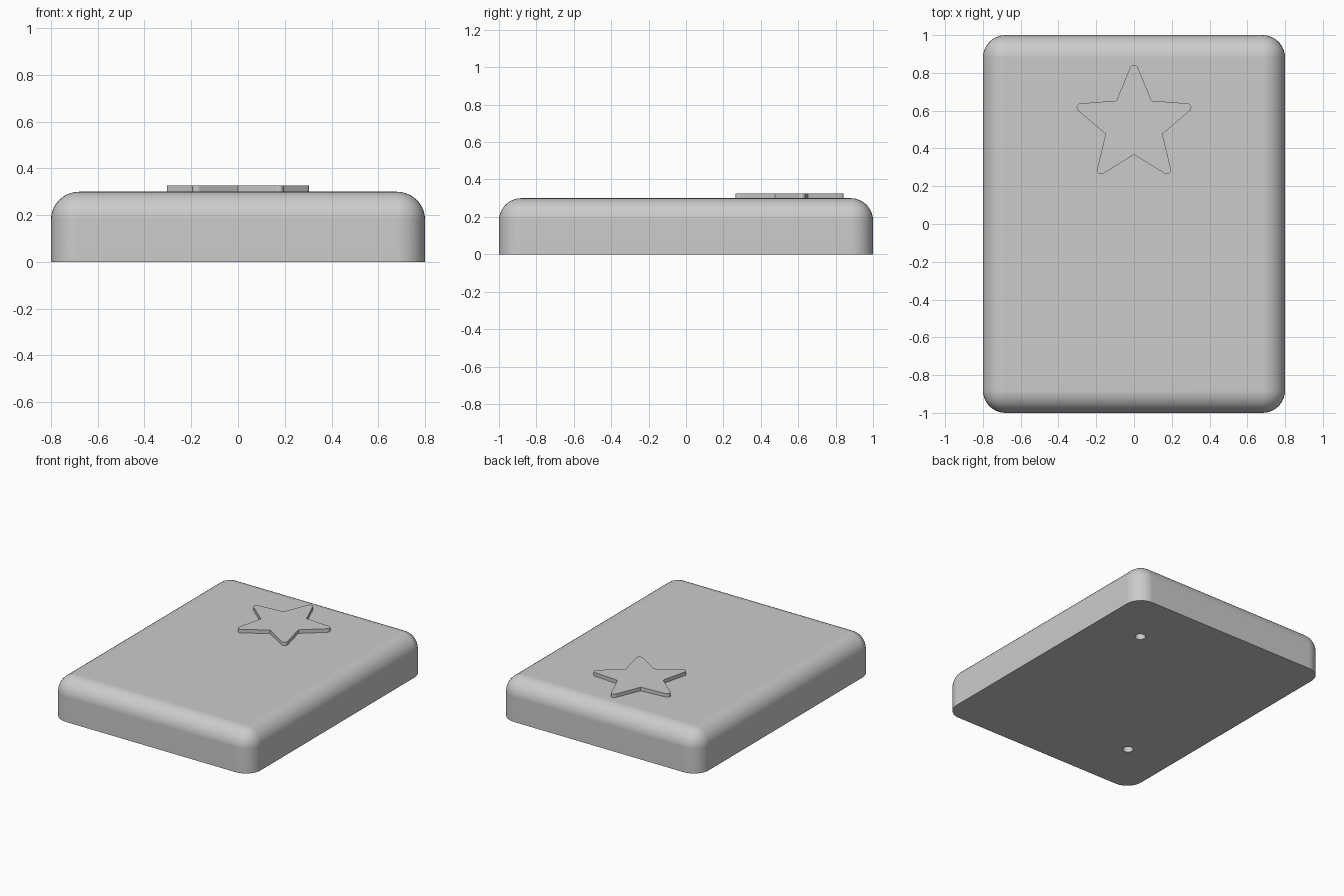
import bpy
import bmesh
from math import radians, sin, cos, atan2, asin, hypot
from mathutils import Vector

default = bpy.data.objects.get("Cube")
if default:
    bpy.data.objects.remove(default, do_unlink=True)

SIZE = Vector((1.6, 2.0, 0.3))
ROUND = 0.12

# One plain grey for everything
grey = bpy.data.materials.new("plain grey")
grey.use_nodes = True
colour = (0.6, 0.6, 0.6, 1)
grey.diffuse_color = colour
shader = next(n for n in grey.node_tree.nodes if n.type == "BSDF_PRINCIPLED")
shader.inputs["Base Color"].default_value = colour


def add_object(name, bm):
    bmesh.ops.recalc_face_normals(bm, faces=bm.faces)
    mesh = bpy.data.meshes.new(name)
    bm.to_mesh(mesh)
    bm.free()
    mesh.materials.append(grey)
    obj = bpy.data.objects.new(name, mesh)
    bpy.context.collection.objects.link(obj)
    return obj


def select(obj):
    bpy.ops.object.select_all(action="DESELECT")
    obj.select_set(True)
    bpy.context.view_layer.objects.active = obj


def smooth(obj):
    select(obj)
    bpy.ops.object.shade_smooth_by_angle(angle=radians(30))
    weighted = obj.modifiers.new("flat faces stay flat", "WEIGHTED_NORMAL")
    weighted.keep_sharp = True


# Body: block rounded everywhere but around its base
bm = bmesh.new()
bmesh.ops.create_cube(bm, size=1)
for v in bm.verts:
    v.co = Vector((v.co.x * SIZE.x, v.co.y * SIZE.y, (v.co.z + 0.5) * SIZE.z))
edges = [e for e in bm.edges if max(v.co.z for v in e.verts) > 0.1]
bmesh.ops.bevel(bm, geom=edges, offset=ROUND, segments=10, profile=0.5, affect="EDGES")
body = add_object("body", bm)

# Two round holes in the underside, on opposite corners
for side in (1, -1):
    bpy.ops.mesh.primitive_cylinder_add(
        vertices=32, radius=0.035, depth=0.3, location=(0.45 * side, 0.6 * side, 0))
    cutter = bpy.context.object
    cutter.name = "hole_cutter"
    cutter.hide_render = True
    cutter.data.materials.append(grey)
    select(body)
    cut = body.modifiers.new("hole", "BOOLEAN")
    cut.operation = "DIFFERENCE"
    cut.solver = "EXACT"
    cut.object = cutter
    bpy.ops.object.modifier_apply(modifier=cut.name)
    bpy.data.objects.remove(cutter, do_unlink=True)
smooth(body)

# Raised star: sharp inner corners joined by tangents to rounded tips
INNER, TIP, TIP_ROUND = 0.158, 0.296, 0.022
STEPS = 8
across = INNER * sin(radians(36))
along = TIP - INNER * cos(radians(36))
sweep = atan2(along, across) + asin(TIP_ROUND / hypot(along, across))

bm = bmesh.new()
outline = []
for i in range(5):
    axis = radians(90 + 72 * i)
    for k in range(STEPS + 1):
        a = axis + sweep * (2 * k / STEPS - 1)
        outline.append((TIP * cos(axis) + TIP_ROUND * cos(a),
                        TIP * sin(axis) + TIP_ROUND * sin(a)))
    notch = axis + radians(36)
    outline.append((INNER * cos(notch), INNER * sin(notch)))
base = bm.faces.new([bm.verts.new((x, y + 0.525, SIZE.z - 0.01)) for x, y in outline])
top = bmesh.ops.extrude_face_region(bm, geom=[base])
bmesh.ops.translate(bm, vec=(0, 0, 0.036),
                    verts=[g for g in top["geom"] if isinstance(g, bmesh.types.BMVert)])
if base.is_valid and len(bm.faces) == len(outline) + 1:
    bmesh.ops.holes_fill(bm, edges=[e for e in bm.edges if e.is_boundary], sides=0)
star = add_object("star", bm)
smooth(star)
